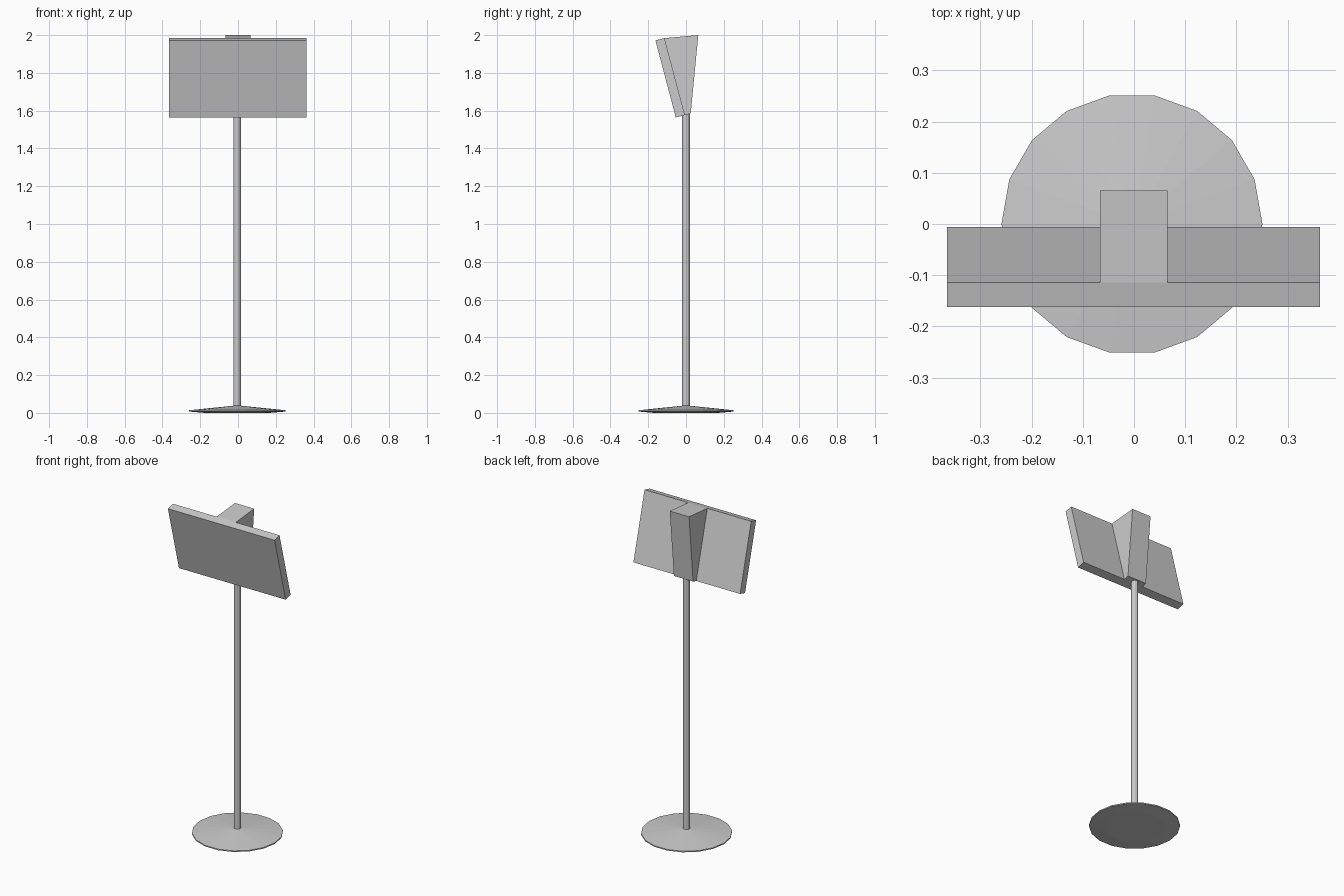
import bpy, bmesh
from math import cos, sin, tau

if "Cube" in bpy.data.objects:
    bpy.data.objects.remove(bpy.data.objects["Cube"])


def make_object(name, build):
    bm = bmesh.new()
    build(bm)
    bmesh.ops.recalc_face_normals(bm, faces=bm.faces)
    mesh = bpy.data.meshes.new(name)
    bm.to_mesh(mesh)
    bm.free()
    obj = bpy.data.objects.new(name, mesh)
    bpy.context.collection.objects.link(obj)
    return obj


def lathe(name, profile, sides, cx):
    """Spin (radius, z) points around a vertical axis; ends are capped."""
    def build(bm):
        rings = [[bm.verts.new((cx + r * cos(tau * i / sides), r * sin(tau * i / sides), z))
                  for i in range(sides)] for r, z in profile]
        for a, b in zip(rings, rings[1:]):
            for i in range(sides):
                j = (i + 1) % sides
                bm.faces.new((a[i], a[j], b[j], b[i]))
        bm.faces.new(rings[0])
        bm.faces.new(rings[-1])
    return make_object(name, build)


def extrude_x(name, profile, x0, x1):
    """Extrude a side-view (y, z) outline from x0 to x1."""
    def build(bm):
        face = bm.faces.new([bm.verts.new((x0, y, z)) for y, z in profile])
        ext = bmesh.ops.extrude_face_region(bm, geom=[face])["geom"]
        verts = [v for v in ext if isinstance(v, bmesh.types.BMVert)]
        bmesh.ops.translate(bm, verts=verts, vec=(x1 - x0, 0, 0))
    return make_object(name, build)


AXIS_X = -0.004

# Shallow conical foot with a thin rim
lathe("base", [(0.17, 0.0), (0.255, 0.007), (0.255, 0.014), (0.02, 0.038)], 18, AXIS_X)

# Pole
lathe("pole", [(0.02, 0.03), (0.02, 1.585)], 12, AXIS_X)

# Tilted display panel
back_top, back_bottom = (-0.114, 1.984), (-0.006, 1.577)
extrude_x("panel", [(-0.162, 1.972), back_top, back_bottom, (-0.054, 1.564)], -0.365, 0.363)

# Wedge bracket joining panel and pole
extrude_x("bracket", [back_top, (0.065, 2.0), (0.025, 1.585), back_bottom], -0.066, 0.065)
